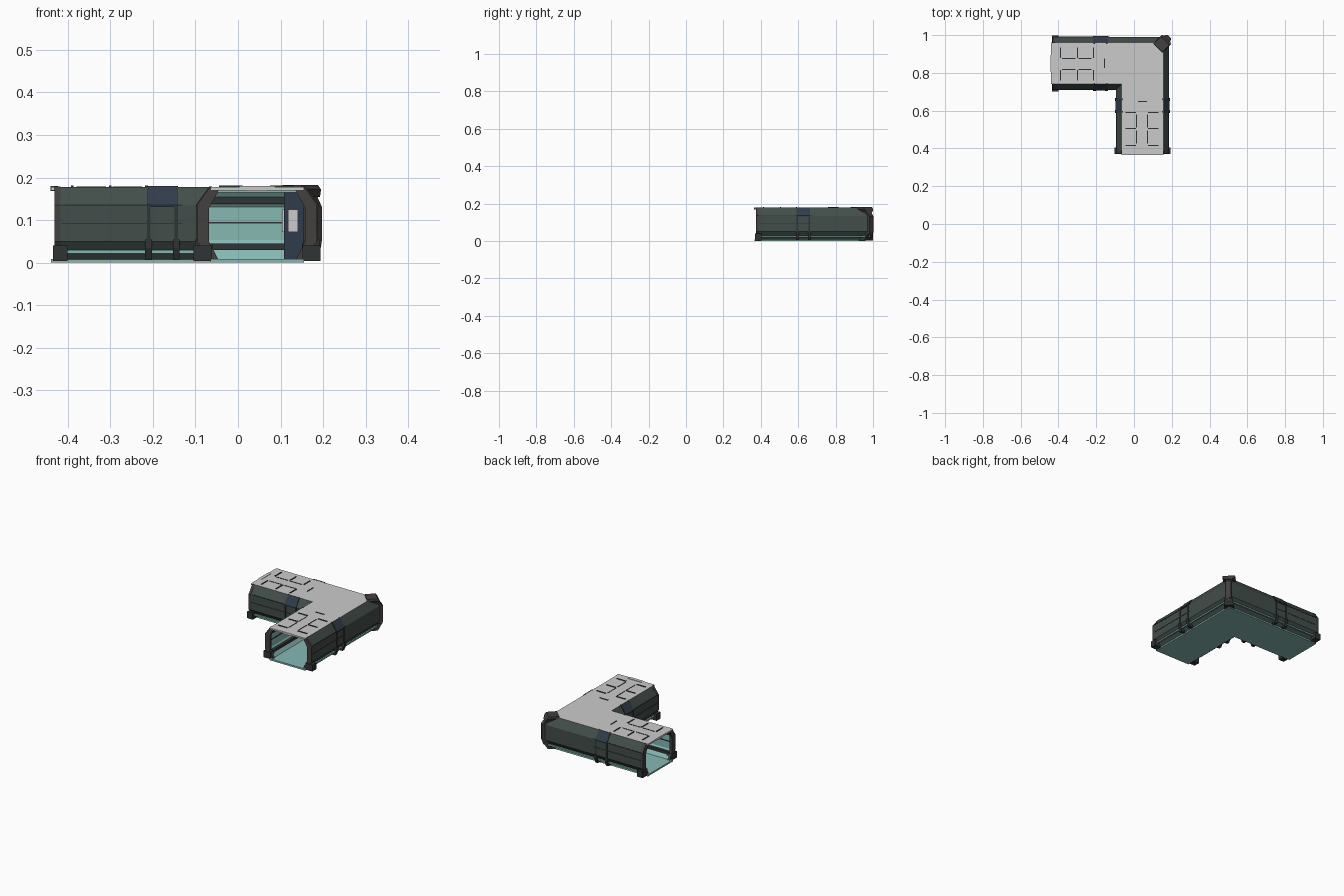
import bpy, bmesh
from math import sqrt

if "Cube" in bpy.data.objects:
    bpy.data.objects.remove(bpy.data.objects["Cube"])

# The corridor turns around a centre-line corner at (CX, CY).
# s = distance from the corner along an arm, d = offset towards the outer side.
CX, CY = 0.045, 0.85
END = 0.475


def material(name, rgb):
    m = bpy.data.materials.new(name)
    m.diffuse_color = (*rgb, 1)
    m.use_nodes = True
    m.node_tree.nodes["Principled BSDF"].inputs["Base Color"].default_value = m.diffuse_color
    return m


HULL = material("dark_hull", (0.055, 0.075, 0.068))
TRIM = material("dark_trim", (0.03, 0.033, 0.035))
BROWN = material("brown_trim", (0.055, 0.052, 0.05))
BLUE = material("blue_panel", (0.03, 0.045, 0.07))
TEAL = material("teal_lining", (0.24, 0.48, 0.45))


def loft(name, rings, mat):
    """Skin a row of matching cross-sections into a closed solid."""
    bm = bmesh.new()
    vs = [[bm.verts.new(p) for p in r] for r in rings]
    n = len(vs[0])
    for a, b in zip(vs, vs[1:]):
        for i in range(n):
            j = (i + 1) % n
            bm.faces.new((a[i], a[j], b[j], b[i]))
    bm.faces.new(vs[0][::-1])
    bm.faces.new(vs[-1])
    bmesh.ops.recalc_face_normals(bm, faces=bm.faces)
    me = bpy.data.meshes.new(name)
    bm.to_mesh(me)
    bm.free()
    ob = bpy.data.objects.new(name, me)
    bpy.context.collection.objects.link(ob)
    if mat:
        me.materials.append(mat)
    return ob


def flip(prof, side):
    return [(d * side, z) for d, z in prof]


def rect(d0, d1, z0, z1):
    return [(d0, z0), (d1, z0), (d1, z1), (d0, z1)]


def sweep(name, prof, mat, end=END):
    """Run a (d, z) section through the whole corner with a mitre."""
    loft(name, [[(CX + d, CY - end, z) for d, z in prof],
                [(CX + d, CY + d, z) for d, z in prof],
                [(CX - end, CY + d, z) for d, z in prof]], mat)


def arms(name, prof, s0, s1, mat):
    """Extrude a (d, z) section between s0 and s1 on both arms."""
    loft(name + "_front_arm", [[(CX + d, CY - s, z) for d, z in prof] for s in (s0, s1)], mat)
    loft(name + "_left_arm", [[(CX - s, CY + d, z) for d, z in prof] for s in (s0, s1)], mat)


def diagonal(name, levels, mat):
    """Corner block from (z, inner d, outer d, half width) levels."""
    rings = []
    for z, a, b, w in levels:
        t = w / sqrt(2)
        rings.append([(CX + d + k * t, CY + d - k * t, z)
                      for d, k in ((a, -1), (b, -1), (b, 1), (a, 1))])
    loft(name, rings, mat)


# Floor and roof slabs
sweep("floor", rect(-0.11, 0.11, 0, 0.009), TEAL, 0.485)
sweep("roof", rect(-0.11, 0.11, 0.170, 0.178), None, 0.485)
sweep("ceiling", rect(-0.10, 0.10, 0.165, 0.1699), TEAL, 0.474)

OUTER = [(0.11, 0.178), (0.14, 0.135), (0.14, 0.05), (0.11, 0.008)]
MIDDLE = [(0.104, 0.008), (0.133, 0.052), (0.133, 0.133), (0.104, 0.174)]
INNER = [(0.096, 0.009), (0.126, 0.053), (0.126, 0.131), (0.096, 0.17)]

for side, label in ((1, "outer"), (-1, "inner")):
    # Faceted wall shell with teal lining
    sweep(label + "_wall", flip(OUTER + MIDDLE, side), HULL)
    sweep(label + "_lining", flip(MIDDLE[::-1] + INNER, side), TEAL, 0.473)

    # Lower pipe rail and inside trim strips
    sweep(label + "_rail", flip(rect(0.128, 0.136, 0.022, 0.03), side), TEAL)
    sweep(label + "_inside_low_trim", flip(rect(0.105, 0.122, 0.03, 0.045), side), TRIM, 0.46)
    sweep(label + "_inside_high_trim", flip(rect(0.108, 0.122, 0.138, 0.154), side), TRIM, 0.46)
    sweep(label + "_inside_seam", flip(rect(0.123, 0.127, 0.092, 0.096), side), TRIM, 0.46)

    # Doorway frame at the open ends
    frame = [(0.11, 0.179), (0.141, 0.136), (0.141, 0.05), (0.11, 0.008),
             (0.092, 0.009), (0.113, 0.05), (0.113, 0.128), (0.09, 0.17)]
    arms(label + "_door_frame", flip(frame, side), 0.462, 0.476, BROWN)

    # Feet at the ends and under the middle straps
    arms(label + "_end_foot", flip(rect(0.106, 0.149, 0.004, 0.04), side), 0.446, 0.48, TRIM)
    for i, s in enumerate((0.19, 0.255)):
        bracket = [(0.108, 0.006), (0.135, 0.006), (0.146, 0.035), (0.146, 0.055), (0.13, 0.05)]
        arms(f"{label}_bracket_{i}", flip(bracket, side), s - 0.008, s + 0.008, TRIM)
        strap = [(0.108, 0.180), (0.143, 0.136), (0.143, 0.05), (0.118, 0.012),
                 (0.115, 0.016), (0.139, 0.05), (0.139, 0.134), (0.106, 0.177)]
        arms(f"{label}_strap_{i}", flip(strap, side), s - 0.004, s + 0.004, TRIM)

    # Blue panel on the shoulder between the straps
    panel = [(0.112, 0.180), (0.144, 0.136), (0.144, 0.131), (0.137, 0.131), (0.108, 0.174)]
    arms(label + "_shoulder_panel", flip(panel, side), 0.188, 0.257, BLUE)

    # Long seams on the outside of the wall
    for z in (0.092, 0.135):
        arms(f"{label}_seam_{int(z * 1000)}",
             flip(rect(0.138, 0.1415, z - 0.0015, z + 0.0015), side), 0.175, 0.46, TRIM)

# Raised ribs and plate joints on the roof
for i, s in enumerate((0.26, 0.345, 0.435)):
    for j, (d0, d1) in enumerate(((-0.09, -0.035), (0.03, 0.085))):
        arms(f"roof_rib_{i}_{j}", rect(d0, d1, 0.177, 0.181), s - 0.003, s + 0.003, TRIM)
for j, d in enumerate((-0.032, 0.026)):
    for i, s in enumerate((0.27, 0.355)):
        arms(f"roof_joint_{i}_{j}", rect(d - 0.002, d + 0.002, 0.177, 0.1795), s, s + 0.07, TRIM)
arms("roof_short_rib", rect(-0.025, 0.025, 0.177, 0.1805), 0.198, 0.203, TRIM)

# Lintel lug over each doorway
lug = [(-0.045, 0.18), (0.045, 0.18), (0.02, 0.168), (-0.02, 0.168)]
arms("lintel_lug", lug, 0.468, 0.486, None)

# Outside corner post: foot, shaft and cap
diagonal("corner_foot", [(0.004, 0.08, 0.122, 0.025), (0.04, 0.1, 0.138, 0.018)], TRIM)
diagonal("corner_post", [(0.035, 0.1, 0.138, 0.016), (0.05, 0.11, 0.142, 0.014),
                         (0.132, 0.11, 0.142, 0.014), (0.16, 0.095, 0.125, 0.02)], BROWN)
diagonal("corner_cap", [(0.154, 0.09, 0.132, 0.022), (0.172, 0.08, 0.126, 0.034),
                        (0.183, 0.082, 0.12, 0.032)], BROWN)

# Inside column in the outer corner with a light panel on each face
loft("inside_column", [[(CX + a, CY + b, z) for a, b in
                        ((0.063, 0.063), (0.11, 0.063), (0.11, 0.11), (0.063, 0.11))]
                       for z in (0.009, 0.165)], BLUE)
panel = [(0.072, 0.072), (0.096, 0.072), (0.096, 0.125), (0.072, 0.125)]
arms("column_panel", [(d, z) for d, z in panel], -0.064, -0.058, None)
